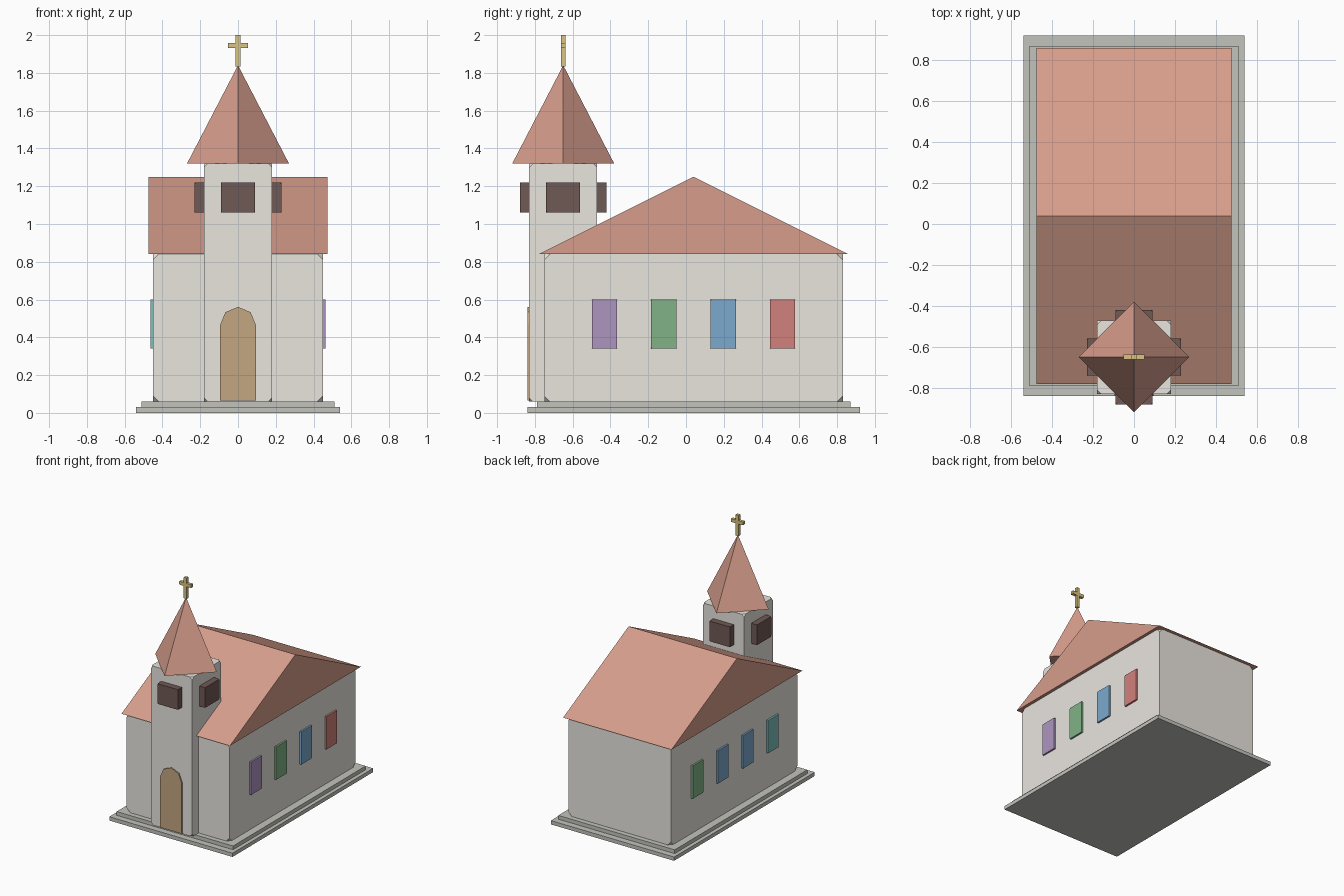
import bpy, bmesh, math
from mathutils import Vector

if "Cube" in bpy.data.objects:
    bpy.data.objects.remove(bpy.data.objects["Cube"])


def material(name, rgb):
    m = bpy.data.materials.new(name)
    m.diffuse_color = (*rgb, 1)
    m.use_nodes = True
    m.node_tree.nodes["Principled BSDF"].inputs["Base Color"].default_value = m.diffuse_color
    return m


WALL = material("plaster", (0.82, 0.79, 0.74))
STONE = material("stone", (0.55, 0.55, 0.51))
ROOF = material("roof_tile", (0.68, 0.34, 0.26))
DARK = material("dark_brown", (0.16, 0.10, 0.09))
WOOD = material("wood", (0.55, 0.38, 0.22))
GOLD = material("gold", (0.70, 0.56, 0.22))
PURPLE = material("purple_glass", (0.42, 0.30, 0.52))
GREEN = material("green_glass", (0.22, 0.45, 0.24))
BLUE = material("blue_glass", (0.20, 0.40, 0.62))
RED = material("red_glass", (0.65, 0.22, 0.20))
TEAL = material("teal_glass", (0.20, 0.52, 0.52))


def finish(name, bm, mat):
    bmesh.ops.recalc_face_normals(bm, faces=bm.faces)
    me = bpy.data.meshes.new(name)
    bm.to_mesh(me)
    bm.free()
    me.materials.append(mat)
    ob = bpy.data.objects.new(name, me)
    bpy.context.collection.objects.link(ob)
    return ob


def box(name, lo, hi, mat, cut=0):
    """Box between two corners, with its corner points optionally cut off."""
    lo, hi = Vector(lo), Vector(hi)
    bm = bmesh.new()
    bmesh.ops.create_cube(bm, size=1)
    for v in bm.verts:
        v.co = (lo + hi) / 2 + v.co * (hi - lo)
    ob = finish(name, bm, mat)
    if cut:
        mod = ob.modifiers.new("corner_cut", 'BEVEL')
        mod.affect = 'VERTICES'
        mod.width = cut
        mod.segments = 1
        mod.limit_method = 'NONE'
    return ob


def prism(name, points, offset, mat):
    """Extrude a flat outline along an offset."""
    bm = bmesh.new()
    face = bm.faces.new([bm.verts.new(p) for p in points])
    ext = bmesh.ops.extrude_face_region(bm, geom=[face], use_keep_orig=True)
    moved = [g for g in ext["geom"] if isinstance(g, bmesh.types.BMVert)]
    bmesh.ops.translate(bm, verts=moved, vec=offset)
    return finish(name, bm, mat)


# Stepped base
box("base_lower", (-0.54, -0.84, 0), (0.54, 0.92, 0.03), STONE)
box("base_upper", (-0.51, -0.79, 0.03), (0.51, 0.87, 0.06), STONE)

# Nave and its roof, ridge running across
box("nave", (-0.45, -0.75, 0.06), (0.45, 0.83, 0.84), WALL, 0.03)
prism("nave_roof", [(-0.475, -0.78, 0.84), (-0.475, 0.86, 0.84), (-0.475, 0.04, 1.25)],
      (0.95, 0, 0), ROOF)

# Tower with belfry openings on four sides
TY = -0.65
box("tower", (-0.18, TY - 0.18, 0.06), (0.18, TY + 0.18, 1.32), WALL, 0.02)
for i, (dx, dy) in enumerate([(0, -1), (1, 0), (0, 1), (-1, 0)]):
    cx, cy = dx * 0.18, TY + dy * 0.18
    hx, hy = (0.05, 0.09) if dx else (0.09, 0.05)
    box(f"belfry_opening_{i}", (cx - hx, cy - hy, 1.06), (cx + hx, cy + hy, 1.22), DARK, 0.008)

# Spire
bm = bmesh.new()
bmesh.ops.create_cone(bm, cap_ends=True, segments=4, radius1=0.27, radius2=0, depth=0.52)
bmesh.ops.remove_doubles(bm, verts=bm.verts, dist=1e-4)
# Turn so the base corners lie on the x and y axes
v = max(bm.verts, key=lambda p: p.co.xy.length)
turn = -math.atan2(v.co.y, v.co.x)
for p in bm.verts:
    x, y = p.co.xy
    p.co.x = x * math.cos(turn) - y * math.sin(turn)
    p.co.y = x * math.sin(turn) + y * math.cos(turn) + TY
    p.co.z += 1.58
finish("spire", bm, ROOF)

# Cross
box("cross_upright", (-0.013, TY - 0.012, 1.835), (0.013, TY + 0.012, 2.0), GOLD, 0.003)
box("cross_arm", (-0.052, TY - 0.012, 1.932), (0.052, TY + 0.012, 1.958), GOLD, 0.003)

# Arched door
R = 0.094
arch = [(R * math.cos(math.pi * k / 4), -0.84, 0.467 + R * math.sin(math.pi * k / 4))
        for k in range(5)]
prism("door", [(R, -0.84, 0.065)] + arch + [(-R, -0.84, 0.065)], (0, 0.02, 0), WOOD)

# Coloured windows along both sides, front to back
for side, label, colours in ((1, "right", (PURPLE, GREEN, BLUE, RED)),
                             (-1, "left", (TEAL, BLUE, BLUE, GREEN))):
    for i, mat in enumerate(colours):
        y, x = -0.431 + i * 0.314, side * 0.45
        box(f"window_{label}_{i}", (x - 0.014, y - 0.067, 0.34), (x + 0.014, y + 0.067, 0.60),
            mat, 0.005)
